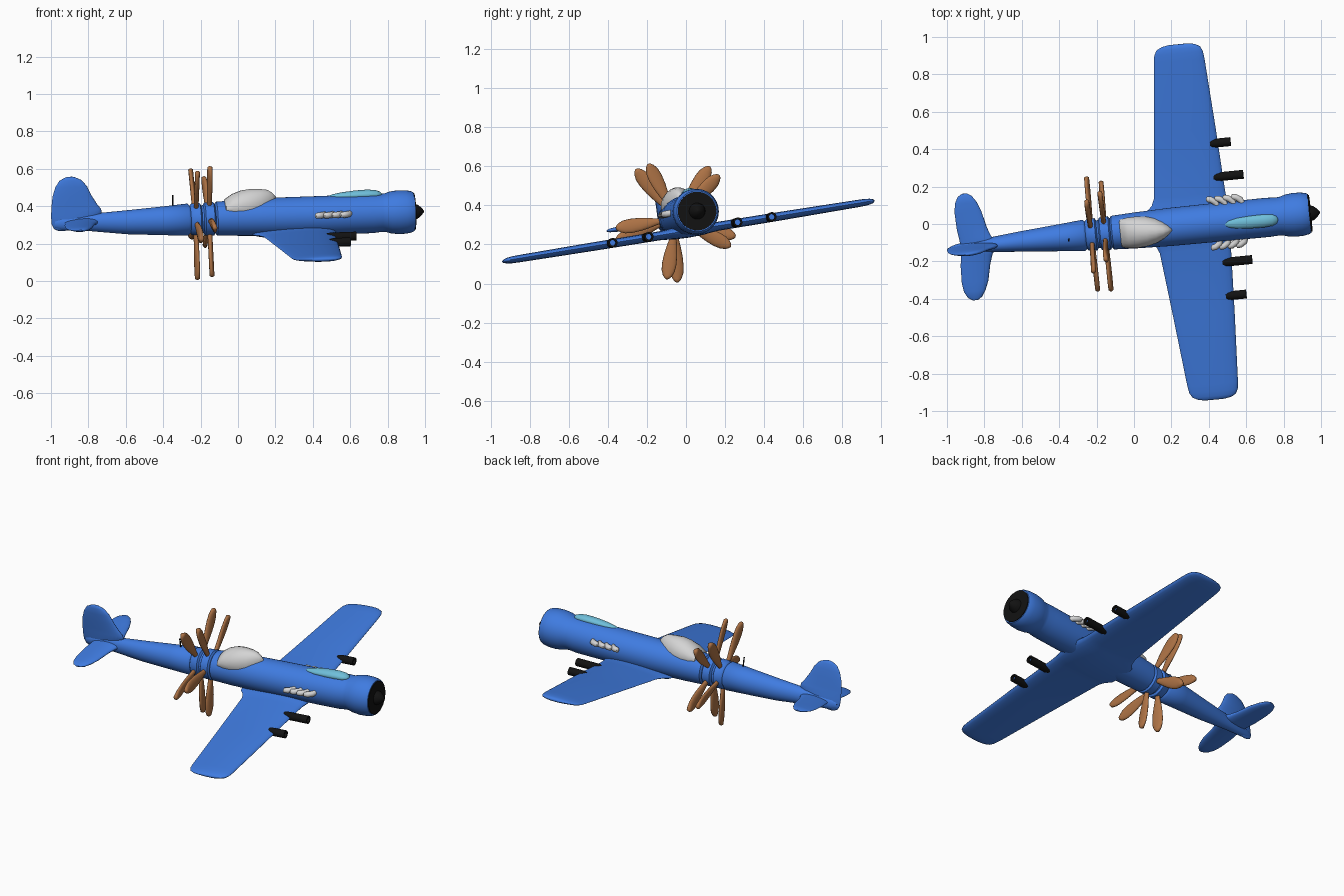
import bpy, bmesh, math
from mathutils import Matrix, Vector

# Flight attitude: built along +x, then yawed, pitched and rolled
POSE = (Matrix.Translation((0, -0.035, 0.338)) @ Matrix.Rotation(math.radians(5.6), 4, 'Z')
        @ Matrix.Rotation(math.radians(-2), 4, 'Y') @ Matrix.Rotation(math.radians(9.2), 4, 'X'))
ROLL = 9.2


def material(name, rgb):
    m = bpy.data.materials.new(name)
    m.diffuse_color = (*rgb, 1)
    return m


BLUE = material("blue_paint", (0.05, 0.2, 0.75))
BROWN = material("brown_wood", (0.42, 0.17, 0.06))
GREY = material("light_grey", (0.66, 0.66, 0.66))
TEAL = material("pale_teal", (0.16, 0.52, 0.7))
BLACK = material("black", (0.006, 0.006, 0.006))


def skin(name, shells, mat, angle=40):
    """Skin one or more stacks of rings (capped) into one posed object."""
    bm = bmesh.new()
    for rings in shells:
        vs = [[bm.verts.new(p) for p in ring] for ring in rings]
        n = len(vs[0])
        for a, b in zip(vs, vs[1:]):
            for i in range(n):
                j = (i + 1) % n
                bm.faces.new((a[i], a[j], b[j], b[i]))
        bm.faces.new(vs[0])
        bm.faces.new(vs[-1])
    bmesh.ops.recalc_face_normals(bm, faces=bm.faces)
    bm.transform(POSE)
    me = bpy.data.meshes.new(name)
    bm.to_mesh(me)
    bm.free()
    me.materials.append(mat)
    ob = bpy.data.objects.new(name, me)
    bpy.context.collection.objects.link(ob)
    bpy.context.view_layer.objects.active = ob
    ob.select_set(True)
    bpy.ops.object.shade_smooth_by_angle(angle=math.radians(angle))
    ob.select_set(False)
    return ob


def oval(c, u, v, n=32):
    """Ring of points around c with half axes u and v."""
    c, u, v = Vector(c), Vector(u), Vector(v)
    return [c + u * math.cos(2 * math.pi * i / n) + v * math.sin(2 * math.pi * i / n) for i in range(n)]


def hull(sections, n=40):
    """Sections along x: (x, centre z, half width, half height)."""
    return [oval((x, 0, z), (0, w, 0), (0, 0, h), n) for x, z, w, h in sections]


def surface(sections, z, vertical=False):
    """Aerofoil stack: (span, leading x, trailing x, half thickness)."""
    rings = []
    for s, lead, trail, t in sections:
        ring = []
        for i in range(28):
            a = 2 * math.pi * i / 28
            x = (lead + trail) / 2 + (lead - trail) / 2 * math.cos(a)
            k = t * math.sin(a) * (1 + 0.3 * math.cos(a))
            ring.append(Vector((x, k, s + z)) if vertical else Vector((x, s, z + k)))
        rings.append(ring)
    return rings


def mirrored(half):
    return [(-s, *rest) for s, *rest in reversed(half[1:])] + half


# Fuselage with waisted propeller hubs and flared cowl
skin("fuselage", [hull([
    (-0.985, 0.0, 0.010, 0.022), (-0.95, 0.0, 0.020, 0.034), (-0.80, 0.003, 0.036, 0.046),
    (-0.60, -0.003, 0.055, 0.064), (-0.40, -0.002, 0.072, 0.077), (-0.27, 0.0, 0.084, 0.086),
    (-0.258, 0.0, 0.074, 0.074), (-0.250, 0.0, 0.084, 0.084), (-0.205, 0.0, 0.087, 0.087),
    (-0.197, 0.0, 0.074, 0.074), (-0.187, 0.0, 0.074, 0.074), (-0.179, 0.0, 0.088, 0.088),
    (-0.132, 0.0, 0.090, 0.090), (-0.124, 0.0, 0.078, 0.078), (-0.115, 0.0, 0.090, 0.090),
    (0.0, 0.0, 0.096, 0.096), (0.2, -0.001, 0.102, 0.102), (0.45, -0.003, 0.104, 0.104),
    (0.72, -0.002, 0.105, 0.105), (0.77, 0.0, 0.102, 0.102), (0.79, 0.0, 0.103, 0.103),
    (0.82, 0.0, 0.112, 0.112), (0.86, 0.0, 0.117, 0.117), (0.90, 0.0, 0.116, 0.116),
    (0.93, 0.0, 0.111, 0.111), (0.944, 0.0, 0.104, 0.104)])], BLUE, 50)

# Engine face and spinner
skin("engine_face", [hull([(0.92, 0, 0.099, 0.099), (0.949, 0, 0.099, 0.099)])], BLACK)
skin("spinner", [hull([(0.94, 0, 0.044, 0.044), (0.965, 0, 0.038, 0.038), (0.985, 0, 0.022, 0.022),
                       (1.0, 0, 0.003, 0.003)], 24)], BLACK, 50)

# Main wing, tailplane and fin
skin("wing", [surface(mirrored([
    (0.0, 0.53, 0.06, 0.032), (0.08, 0.515, 0.075, 0.029), (0.11, 0.508, 0.105, 0.025), (0.15, 0.504, 0.122, 0.022),
    (0.5, 0.488, 0.158, 0.021), (0.88, 0.467, 0.195, 0.018), (0.92, 0.462, 0.202, 0.017),
    (0.945, 0.450, 0.216, 0.014), (0.960, 0.425, 0.245, 0.010), (0.967, 0.39, 0.28, 0.004)]), -0.083)], BLUE, 60)
skin("tailplane", [surface(mirrored([
    (0.0, -0.73, -0.93, 0.022), (0.05, -0.765, -0.935, 0.019), (0.10, -0.782, -0.942, 0.016),
    (0.19, -0.802, -0.945, 0.014), (0.24, -0.822, -0.938, 0.012), (0.275, -0.845, -0.92, 0.009),
    (0.29, -0.868, -0.895, 0.003)]), 0.008)], BLUE, 60)
skin("tail_fin", [surface([
    (-0.038, -0.93, -0.965, 0.004), (-0.025, -0.88, -0.99, 0.014), (0.0, -0.80, -1.002, 0.018),
    (0.045, -0.73, -1.004, 0.020), (0.075, -0.735, -1.002, 0.018), (0.10, -0.755, -1.0, 0.017),
    (0.15, -0.785, -0.994, 0.016), (0.20, -0.808, -0.978, 0.014), (0.235, -0.838, -0.955, 0.011),
    (0.25, -0.87, -0.925, 0.006), (0.254, -0.885, -0.91, 0.002)], 0, True)], BLUE, 60)


# Two five-bladed counter-turning propellers
def propeller(name, x, start, radius, twist):
    shells = []
    for k in range(5):
        a = math.radians(start - ROLL + 72 * k)
        d = Vector((0, math.cos(a), math.sin(a)))
        t = Vector((math.sin(twist), -math.sin(a) * math.cos(twist), math.cos(a) * math.cos(twist)))
        f = d.cross(t)
        shells.append([oval(Vector((x, 0, 0)) + d * r * radius, t * w, f * min(w, 0.013), 16)
                       for r, w in [(0.2, 0.012), (0.32, 0.017), (0.45, 0.026), (0.6, 0.034), (0.75, 0.037),
                                    (0.86, 0.034), (0.94, 0.024), (0.98, 0.014), (1.0, 0.004)]])
    skin(name, shells, BROWN, 60)


propeller("front_propeller", -0.155, 117, 0.315, 0.15)
propeller("rear_propeller", -0.228, 128, 0.325, -0.15)

# Canopy: rounded rear, pointed front
skin("canopy", [hull([
    (-0.072, 0.06, 0.066, 0.030), (-0.068, 0.06, 0.076, 0.042), (-0.03, 0.062, 0.083, 0.066),
    (0.02, 0.064, 0.085, 0.083), (0.07, 0.066, 0.080, 0.088), (0.12, 0.070, 0.066, 0.082),
    (0.16, 0.076, 0.045, 0.070), (0.185, 0.084, 0.026, 0.046), (0.205, 0.092, 0.006, 0.016)], 20)], GREY, 50)

# Long teal scoop on the nose
skin("nose_scoop", [hull([
    (0.49, 0.098, 0.004, 0.004), (0.51, 0.099, 0.018, 0.010), (0.56, 0.100, 0.029, 0.018),
    (0.63, 0.102, 0.034, 0.023), (0.70, 0.103, 0.035, 0.025), (0.745, 0.102, 0.031, 0.021),
    (0.768, 0.101, 0.020, 0.012), (0.776, 0.100, 0.004, 0.004)], 24)], TEAL, 60)

# Exhaust stubs: four each side, swept outward and back
for side, label in ((1, "left"), (-1, "right")):
    stubs = []
    for k in range(4):
        x = 0.415 + 0.045 * k
        path = [(x + 0.045, 0.085, 0.015), (x + 0.035, 0.112, 0.017), (x + 0.012, 0.128, 0.017),
                (x - 0.008, 0.132, 0.015), (x - 0.014, 0.132, 0.006)]
        across = [Vector((0.8, 0.6, 0)), Vector((0.6, 0.8, 0)), Vector((0.2, 1, 0)), Vector((0, 1, 0)), Vector((0, 1, 0))]
        stubs.append([oval((px, side * py, 0.018), (u.x * r, side * u.y * r, 0), (0, 0, r), 12)
                      for (px, py, r), u in zip(path, across)])
    skin(label + "_exhausts", stubs, GREY, 60)

# Wing guns: open tubes with a blue plug inside
tubes, plugs = [], []
for y, tip in ((0.232, 0.61), (0.415, 0.56)):
    for s in (1, -1):
        ring = lambda x, r: oval((x, s * y, -0.083), (0, r, 0), (0, 0, r), 16)
        tubes.append([ring(0.45, 0.02), ring(0.47, 0.024), ring(tip, 0.024), ring(tip, 0.015), ring(tip - 0.02, 0.015)])
        plugs.append([ring(tip - 0.022, 0.0145), ring(tip - 0.017, 0.0145)])
skin("wing_guns", tubes, BLACK)
skin("gun_plugs", plugs, BLUE)

# Antenna mast behind the propellers
skin("antenna", [[oval((-0.348, 0, z), (0.004, 0, 0), (0, 0.004, 0), 8) for z in (0.06, 0.135)]], BLACK)
